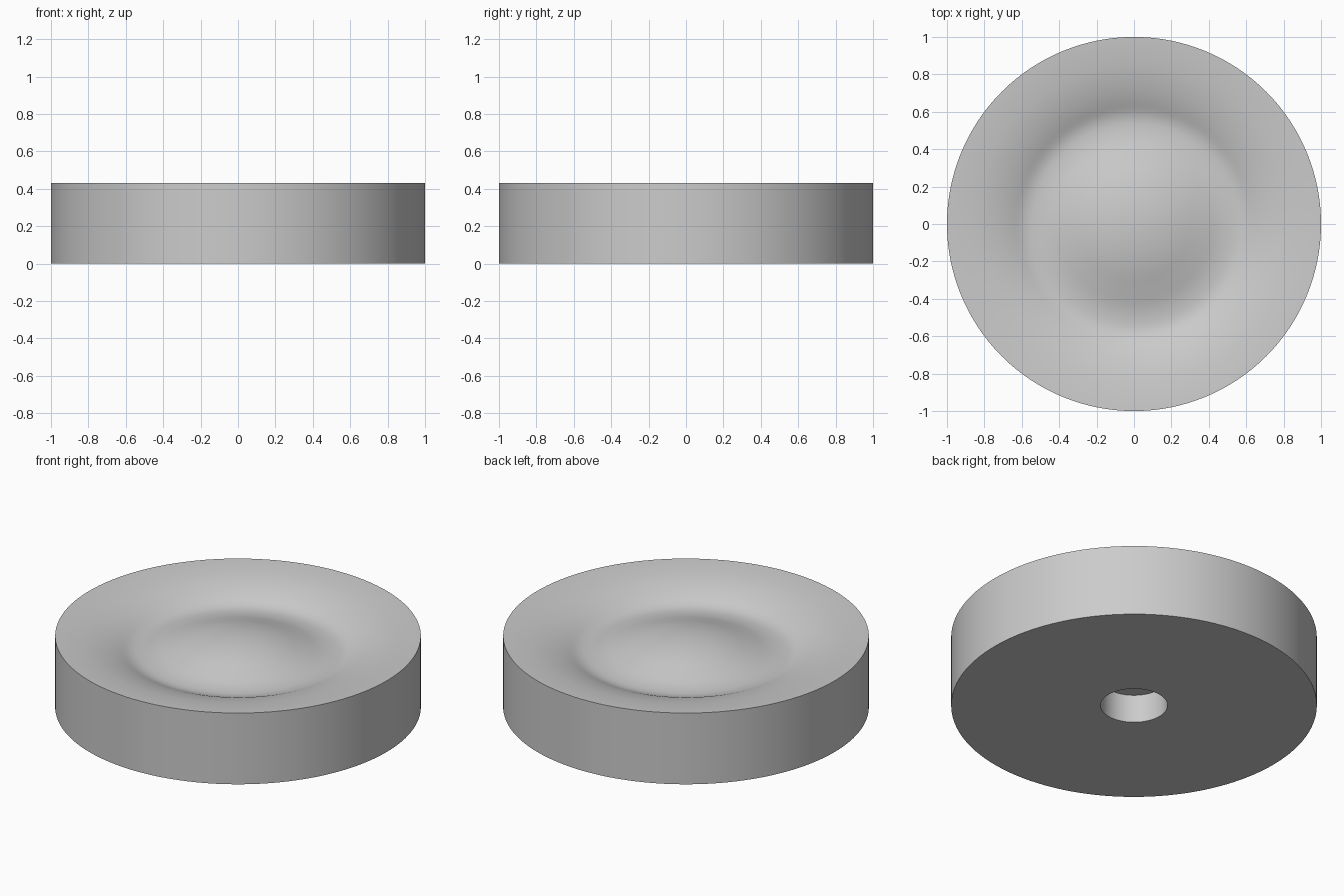
import bpy, bmesh, math

cube = bpy.data.objects.get("Cube")
if cube:
    bpy.data.objects.remove(cube, do_unlink=True)

SEGMENTS = 128
HEIGHT = 0.43
HOLE_RADIUS, HOLE_DEPTH = 0.183, 0.17

# Steepness of the dished top at chosen radii: central dome, groove, flaring rim
SLOPES = [(0, 0), (0.3, -0.3), (0.42, -0.28), (0.54, 0),
          (0.62, 0.46), (0.72, 0.3), (0.85, 0.14), (1, 0.05)]


def slope(r):
    for (r0, s0), (r1, s1) in zip(SLOPES, SLOPES[1:]):
        if r <= r1:
            return s0 + (s1 - s0) * (r - r0) / (r1 - r0)
    return SLOPES[-1][1]


# Integrate the slope inward from the rim to get the top profile
def top_profile(steps=50):
    points, z = [(1, HEIGHT)], HEIGHT
    for i in range(steps, 0, -1):
        z -= slope((i - 0.5) / steps) / steps
        points.append(((i - 1) / steps, z))
    return points


# Turn a (radius, height) profile around the z axis
def lathe(name, profile, material):
    bm = bmesh.new()
    verts = [bm.verts.new((r, 0, z)) for r, z in profile]
    edges = [bm.edges.new(pair) for pair in zip(verts, verts[1:])]
    bmesh.ops.spin(bm, geom=verts + edges, axis=(0, 0, 1), cent=(0, 0, 0),
                   angle=math.tau, steps=SEGMENTS)
    bmesh.ops.remove_doubles(bm, verts=bm.verts, dist=0.0001)
    bmesh.ops.recalc_face_normals(bm, faces=bm.faces)
    mesh = bpy.data.meshes.new(name)
    bm.to_mesh(mesh)
    bm.free()
    mesh.materials.append(material)
    obj = bpy.data.objects.new(name, mesh)
    bpy.context.collection.objects.link(obj)
    bpy.ops.object.select_all(action="DESELECT")
    obj.select_set(True)
    bpy.context.view_layer.objects.active = obj
    bpy.ops.object.shade_smooth_by_angle(angle=math.radians(35))
    return obj


grey = bpy.data.materials.new("light grey")
grey.use_nodes = True
color = (0.6, 0.6, 0.6, 1)
grey.diffuse_color = color
grey.node_tree.nodes["Principled BSDF"].inputs["Base Color"].default_value = color

# Blind hole, flat underside and straight wall, then the dished top
underside = [(0, HOLE_DEPTH), (HOLE_RADIUS, HOLE_DEPTH), (HOLE_RADIUS, 0), (1, 0)]
lathe("dished_disc", underside + top_profile(), grey)
